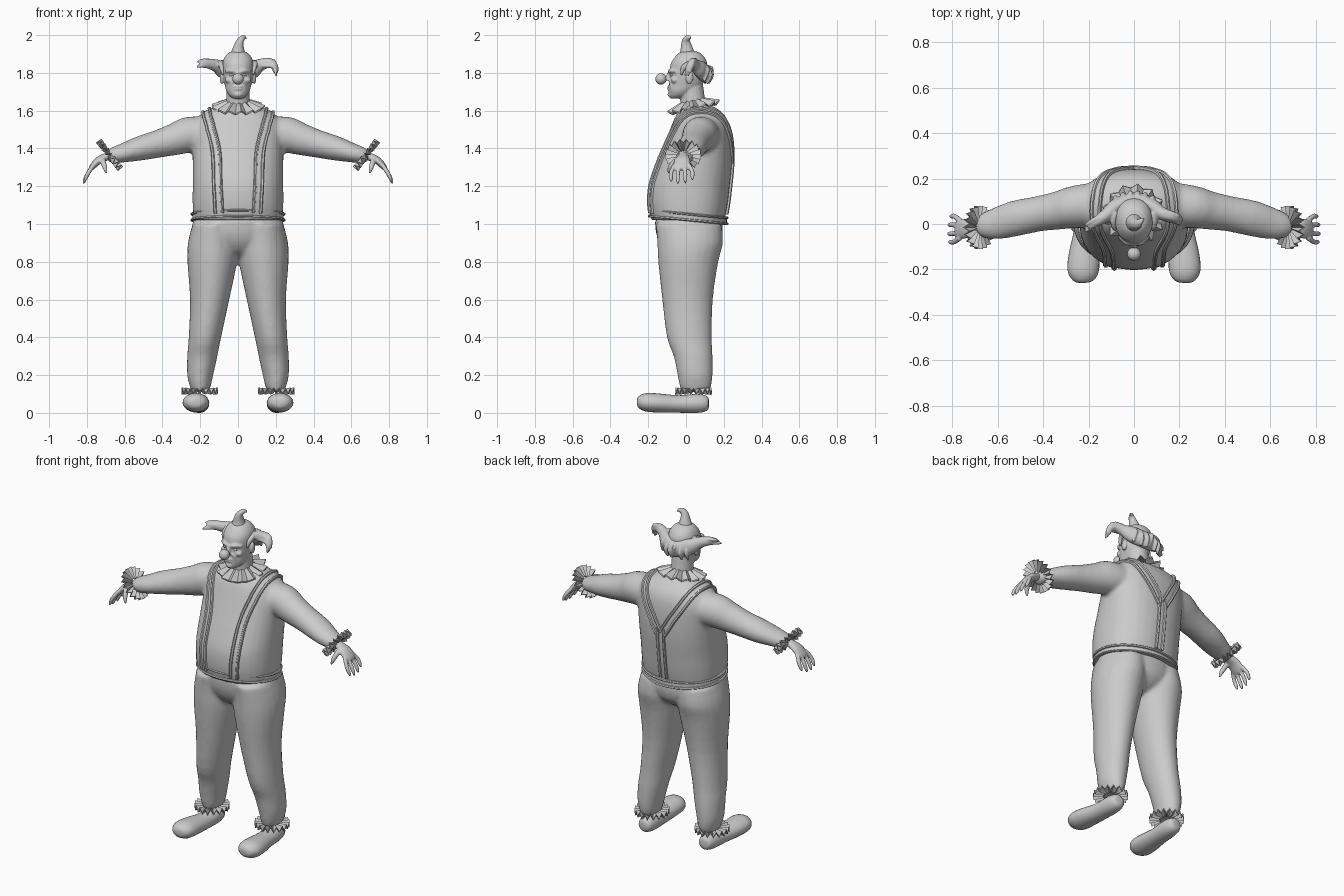
import bpy, bmesh, math, random
from mathutils import Vector
from mathutils.bvhtree import BVHTree

random.seed(4)
Z = Vector((0, 0, 1))


def finish(name, bm, mirror=False, angle=40):
    if mirror:
        geo = bmesh.ops.duplicate(bm, geom=bm.verts[:] + bm.edges[:] + bm.faces[:])["geom"]
        for v in (g for g in geo if isinstance(g, bmesh.types.BMVert)):
            v.co.x *= -1
    bmesh.ops.recalc_face_normals(bm, faces=bm.faces[:])
    me = bpy.data.meshes.new(name)
    bm.to_mesh(me)
    bm.free()
    me.shade_smooth()
    me.set_sharp_from_angle(angle=math.radians(angle))
    ob = bpy.data.objects.new(name, me)
    bpy.context.collection.objects.link(ob)
    return ob


def spline(pts, k):
    """Smooth interpolation through stations of any dimension."""
    out, n = [], len(pts)
    for i in range(n - 1):
        a, b, c, d = pts[max(i - 1, 0)], pts[i], pts[i + 1], pts[min(i + 2, n - 1)]
        for j in range(k):
            t = j / k
            out.append([q + .5 * t * (r - p + t * (2 * p - 5 * q + 4 * r - s + t * (3 * (q - r) + s - p)))
                        for p, q, r, s in zip(a, b, c, d)])
    return out + [list(pts[-1])]


def skin(bm, rings, closed=False):
    vs = [[bm.verts.new(p) for p in r] for r in rings]
    m = len(vs[0])
    for i in range(len(vs) - (not closed)):
        a, b = vs[i], vs[(i + 1) % len(vs)]
        for j in range(m):
            bm.faces.new((a[j], a[(j + 1) % m], b[(j + 1) % m], b[j]))
    if not closed:
        bm.faces.new(vs[0])
        bm.faces.new(vs[-1])


def tube(name, stations, n=20, k=3, ref=Z, axis=None, p=2, mirror=False):
    """Loft of ellipses: stations are x, y, z, half width, half height."""
    st = spline(stations, k)
    rings = []
    for i, (x, y, z, ra, rb) in enumerate(st):
        t = axis or (Vector(st[min(i + 1, len(st) - 1)][:3]) - Vector(st[max(i - 1, 0)][:3])).normalized()
        u = t.cross(Vector(ref)).normalized()
        v = u.cross(t)
        ring = []
        for j in range(n):
            c, s = math.cos(math.tau * j / n), math.sin(math.tau * j / n)
            c, s = (math.copysign(abs(q) ** (2 / p), q) for q in (c, s))
            ring.append(Vector((x, y, z)) + u * c * max(ra, .002) + v * s * max(rb, .002))
        rings.append(ring)
    bm = bmesh.new()
    skin(bm, rings)
    return finish(name, bm, mirror)


def stack(name, levels, n=32, p=2):
    """Upright loft: levels are z, half width, front y, back y."""
    return tube(name, [(0, (f + b) / 2, z, w, (b - f) / 2) for z, w, f, b in levels],
                n, 3, (0, 1, 0), Z, p)


def blob(name, c, r, mirror=False):
    bm = bmesh.new()
    bmesh.ops.create_uvsphere(bm, u_segments=20, v_segments=12, radius=1)
    for v in bm.verts:
        v.co = Vector(c) + Vector(a * b for a, b in zip(v.co, r))
    return finish(name, bm, mirror)


def fuse(name, parts, voxel, smooth):
    bm = bmesh.new()
    for o in parts:
        bm.from_mesh(o.data)
        bpy.data.objects.remove(o)
    ob = finish(name, bm)
    m = ob.modifiers.new("blend", 'REMESH')
    m.mode, m.voxel_size, m.use_smooth_shade = 'VOXEL', voxel, True
    m = ob.modifiers.new("soften", 'SMOOTH')
    m.iterations, m.factor = smooth, .5
    return ob


def ruffle(name, c, normal, r0, r1, h, pleats, lift=0, scallop=0, mirror=False):
    """Pleated disc with a zigzag rim."""
    q = Z.rotation_difference(Vector(normal))
    bm = bmesh.new()
    rows = []
    for i in range(pleats * 2):
        a, s = math.pi * i / pleats, (-1) ** i
        e = Vector((math.cos(a), math.sin(a), 0))
        sec = [(r0, lift + s * h * .4 + .004), (r1 + s * scallop, s * h + .004),
               (r1 + s * scallop, s * h - .004), (r0, lift + s * h * .4 - .004)]
        rows.append([Vector(c) + q @ (e * r + Z * z) for r, z in sec])
    skin(bm, rows, True)
    return finish(name, bm, mirror, 25)


def band(name, pts, normals, half, closed=False, mirror=False):
    """Strap with two raised edges, swept along a path."""
    prof = [(-1, -.01), (-1, .009), (-.8, .014), (-.5, .011), (-.4, .004),
            (.4, .004), (.5, .011), (.8, .014), (1, .009), (1, -.01)]
    n, rings = len(pts), []
    for i in range(n):
        a, b = (pts[i - 1], pts[(i + 1) % n]) if closed else (pts[max(i - 1, 0)], pts[min(i + 1, n - 1)])
        side = (b - a).cross(normals[i]).normalized()
        rings.append([pts[i] + side * o * half + normals[i] * h for o, h in prof])
    bm = bmesh.new()
    skin(bm, rings, closed)
    return finish(name, bm, mirror)


# Shirt: belly, shoulders and sleeves blended together
torso = stack("torso", [(1.02, .235, -.185, .205), (1.1, .24, -.2, .22), (1.2, .24, -.197, .232),
                        (1.3, .24, -.165, .242), (1.4, .24, -.125, .243), (1.5, .238, -.085, .235),
                        (1.56, .215, -.06, .215), (1.6, .165, -.035, .18), (1.63, .09, -.02, .13)], p=2.3)
sleeve = tube("sleeve", [(.16, .085, 1.475, .1, .092), (.26, .075, 1.472, .094, .096), (.33, .06, 1.45, .085, .086),
                         (.42, .045, 1.425, .078, .074), (.52, .025, 1.4, .079, .065), (.6, .003, 1.378, .071, .052),
                         (.66, -.008, 1.362, .056, .043), (.69, -.012, 1.345, .035, .03)], mirror=True)
shirt = fuse("shirt", [torso, sleeve], .012, 5)

# Trousers
hips = stack("hips", [(1.03, .233, -.165, .19), (.96, .245, -.16, .195), (.9, .2, -.14, .18),
                      (.85, .11, -.1, .13), (.82, .04, -.04, .06)])
leg = tube("leg", [(.2, .05, .11, .042, .07), (.2, .05, .14, .055, .083), (.2, .048, .2, .069, .093),
                   (.189, .038, .3, .08, .103), (.175, .018, .4, .086, .119), (.15, .008, .6, .104, .134),
                   (.136, .012, .8, .132, .159), (.131, .022, .9, .134, .174), (.12, .015, 1.0, .121, .174)],
           24, ref=(0, 1, 0), axis=Z, mirror=True)
fuse("trousers", [hips, leg], .012, 4)

# Waistband
ring = [math.tau * i / 64 for i in range(64)]
band("waistband", [Vector((.238 * math.cos(a), .012 + .2 * math.sin(a), 1.037 - .02 * math.sin(a))) for a in ring],
     [Vector((math.cos(a), math.sin(a), 0)) for a in ring], .022, True)

# Suspenders hug the shirt surface
bpy.context.view_layer.update()
tree = BVHTree.FromObject(shirt, bpy.context.evaluated_depsgraph_get())


def strap(name, way, mirror=False):
    hits = [tree.find_nearest(Vector(p)) for p in spline(way, 5)]
    pts, nor = [h[0] for h in hits], [h[1] for h in hits]
    for _ in range(3):
        nor = [(nor[max(i - 1, 0)] + nor[i] + nor[min(i + 1, len(nor) - 1)]).normalized() for i in range(len(nor))]
    band(name, pts, nor, .027, False, mirror)


strap("shoulder_strap", [(.112, -.22, 1.05), (.118, -.21, 1.2), (.132, -.16, 1.4), (.165, -.08, 1.54), (.187, .03, 1.63),
                         (.165, .15, 1.6), (.115, .23, 1.5), (.06, .26, 1.41), (.012, .26, 1.33)], True)
strap("back_strap", [(0, .26, 1.36), (0, .26, 1.25), (0, .24, 1.15), (0, .22, 1.05)])

# Ruffles and collar
ruffle("wrist_ruffle", (.68, -.015, 1.366), (.79, 0, -.61), .03, .095, .015, 18, mirror=True)
ruffle("ankle_ruffle", (.203, .04, .115), (0, 0, 1), .04, .097, .015, 18, mirror=True)
ruffle("collar", (0, .042, 1.615), (0, -.22, 1), .062, .13, .01, 13, .035, .012)

# Shoes
tube("shoe", [(.203, .122, .05, .012, .012), (.203, .112, .05, .038, .038), (.205, .06, .05, .052, .05),
              (.21, -.04, .047, .056, .046), (.22, -.14, .052, .068, .05), (.224, -.21, .056, .068, .049),
              (.226, -.25, .057, .043, .032), (.226, -.26, .057, .01, .01)], 24, mirror=True)

# Hands
hand = [tube("palm", [(.665, -.012, 1.37, .026, .022), (.7, -.015, 1.355, .03, .021), (.74, -.02, 1.335, .043, .02),
                      (.772, -.022, 1.302, .043, .016), (.782, -.022, 1.288, .03, .01)], mirror=True)]
for i, (y, s) in enumerate([(.015, .8), (-.01, .97), (-.036, 1), (-.06, .9)]):
    e = y + (y + .022) * .5
    hand.append(tube("finger", [(.765, y, 1.312, .012, .012), (.765 + .03 * s, e, 1.312 - .045 * s, .0115, .0115),
                                (.765 + .047 * s, e, 1.312 - .08 * s, .01, .01),
                                (.765 + .053 * s, e, 1.312 - .1 * s, .004, .004)], 10, mirror=True))
hand.append(tube("thumb", [(.72, -.035, 1.345, .016, .016), (.712, -.068, 1.322, .015, .015),
                           (.704, -.086, 1.295, .012, .012), (.695, -.092, 1.268, .005, .005)], 10, mirror=True))
fuse("hands", hand, .005, 2)

# Head: skull, neck and facial features blended together
head = [stack("skull", [(1.664, .022, -.082, -.035), (1.68, .046, -.089, .02), (1.705, .062, -.092, .05),
                        (1.735, .07, -.09, .085), (1.77, .077, -.088, .1), (1.81, .081, -.087, .11),
                        (1.85, .082, -.08, .112), (1.88, .073, -.062, .1), (1.905, .052, -.038, .075),
                        (1.918, .022, -.01, .04)], p=2.15),
        tube("neck", [(0, .045, 1.58, .07, .07), (0, .035, 1.66, .062, .066), (0, .03, 1.74, .06, .06)],
             ref=(0, 1, 0), axis=Z),
        tube("brow", [(.008, -.086, 1.802, .009, .009), (.035, -.083, 1.812, .01, .011),
                      (.066, -.056, 1.806, .007, .007)], 10, mirror=True),
        tube("nose_bridge", [(0, -.083, 1.81, .01, .01), (0, -.093, 1.785, .012, .012),
                             (0, -.1, 1.76, .018, .014)], 10, ref=(0, 1, 0)),
        tube("fold", [(.022, -.088, 1.76, .007, .007), (.036, -.08, 1.735, .007, .007),
                      (.036, -.075, 1.71, .005, .005)], 10, mirror=True),
        blob("cheek", (.044, -.06, 1.762), (.026, .021, .018), True),
        blob("upper_lip", (0, -.088, 1.727), (.027, .011, .006)),
        blob("lower_lip", (0, -.088, 1.714), (.023, .011, .006)),
        blob("chin", (0, -.081, 1.685), (.024, .017, .015)),
        blob("ear", (.086, .018, 1.775), (.011, .02, .034), True)]
fuse("head", head, .005, 3)
blob("eye", (.033, -.073, 1.789), (.013, .012, .008), True)
blob("round_nose", (0, -.132, 1.768), (.03, .03, .03))

# Hair: wrap round the back with flared sides, and a top tuft
hair = [tube("hair_wrap", [(-.2, -.015, 1.845, .012, .018), (-.165, .01, 1.85, .022, .025),
                           (-.115, .045, 1.838, .03, .034), (-.075, .08, 1.815, .034, .048), (0, .103, 1.795, .034, .05),
                           (.075, .08, 1.815, .034, .048), (.115, .05, 1.84, .03, .034), (.16, .035, 1.853, .024, .026),
                           (.192, .025, 1.838, .02, .02), (.2, .015, 1.805, .014, .014)], 16),
        tube("sideburn", [(.08, .05, 1.85, .016, .02), (.09, .015, 1.845, .014, .018),
                          (.086, -.015, 1.825, .012, .014), (.08, -.025, 1.79, .006, .006)], 10, mirror=True),
        tube("tuft", [(0, .008, 1.89, .044, .046), (.002, .004, 1.925, .032, .034), (.008, 0, 1.96, .022, .025),
                      (.02, .004, 1.98, .016, .019), (.033, .016, 1.988, .012, .011), (.044, .024, 1.98, .004, .004)],
             14, ref=(0, 1, 0))]
for i in range(6):
    d = [random.uniform(-.018, .018) for _ in range(3)]
    hair.append(tube("left_lock", [(-.13, .035, 1.845 + d[0], .013, .013), (-.185, .002 + d[1], 1.85 + d[0], .011, .011),
                                   (-.218, -.02 + d[1], 1.843 + d[0], .004, .004)], 8))
    hair.append(tube("right_lock", [(.13, .04 + d[1], 1.85 + d[0], .013, .013), (.19, .025 + d[1], 1.845 + d[0], .012, .012),
                                    (.205 + d[2] * .5, .01 + d[1], 1.79 + d[0] * .7, .004, .004)], 8))
    x = (i - 2.5) * .03
    hair.append(tube("back_lock", [(x, .12 - x * x * 4, 1.83, .012, .01), (x * 1.1, .135 - x * x * 4, 1.8 + d[0], .015, .012),
                                   (x * 1.1 + d[2] * .6, .12 - x * x * 4, 1.748 + d[0] * .5, .006, .006)], 8, ref=(1, 0, 0)))
fuse("hair", hair, .005, 1)
